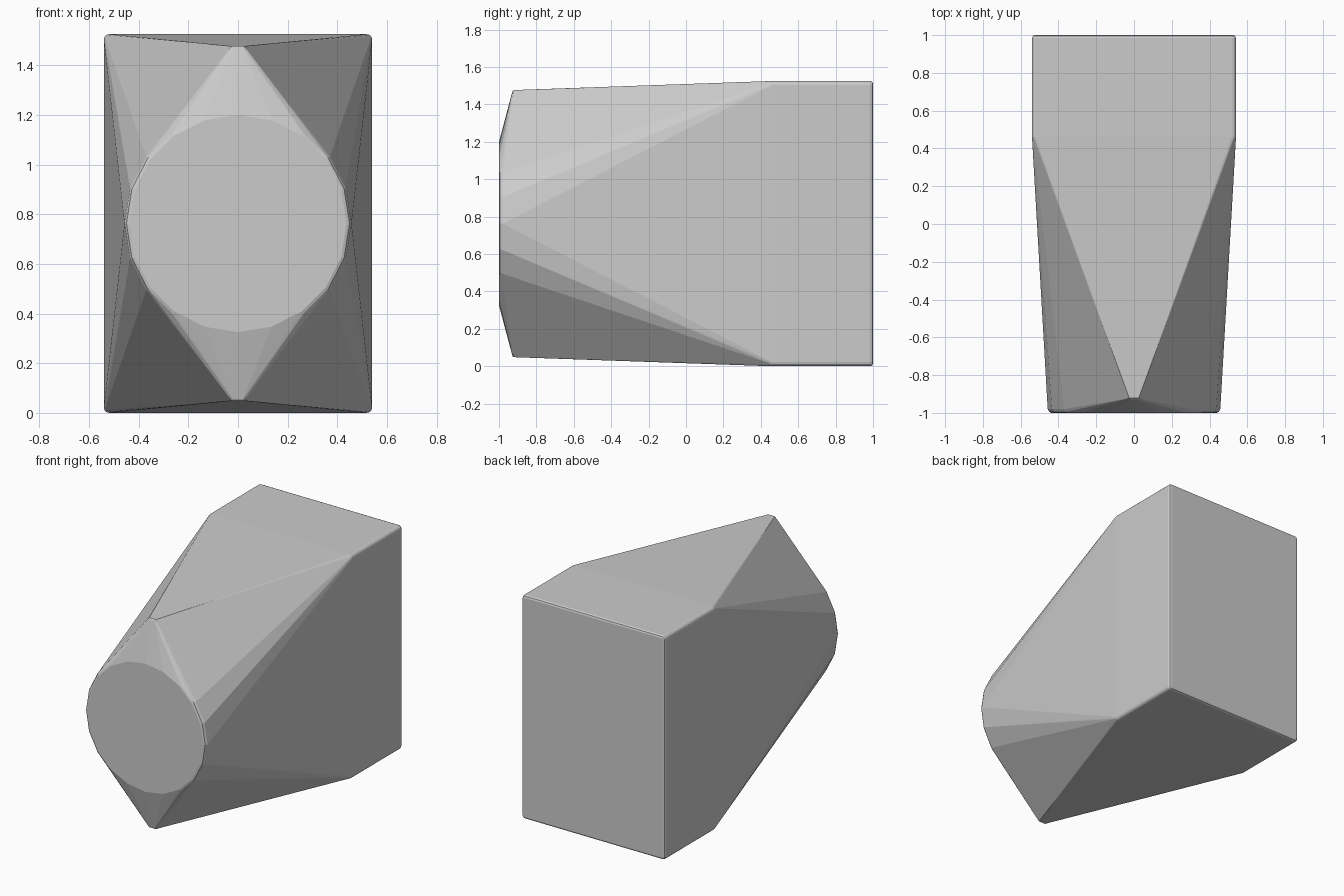
import bpy, bmesh
from math import sin, cos, pi

if "Cube" in bpy.data.objects:
    bpy.data.objects.remove(bpy.data.objects["Cube"])

ZC, HX, HZ = 0.7625, 0.54, 0.7625
R = 0.022  # edge rounding
pts = []


def rounded_rect(y, inset):
    """Rounded rectangle outline of the rear block."""
    for sx in (-1, 1):
        for sz in (-1, 1):
            for i in range(4):
                a = i * pi / 6
                pts.append((sx * (HX - R + (R - inset) * cos(a)), y,
                            ZC + sz * (HZ - R + (R - inset) * sin(a))))


def ring(y, r, n=20):
    """Circle outline of the round front face."""
    for i in range(n):
        a = 2 * pi * i / n
        pts.append((r * sin(a), y, ZC + r * cos(a)))


# Rear block with softened back edges
rounded_rect(0.46, 0)
rounded_rect(0.985, 0)
rounded_rect(0.996, 0.005)
rounded_rect(1.0, 0.015)

# Round front face and its narrow rim
ring(-1.0, 0.437)
ring(-0.995, 0.449)
ring(-0.98, 0.457)

# Blunt tips above and below the front face
for sx in (-1, 1):
    for sz in (-1, 1):
        pts.append((sx * 0.02, -0.928, ZC + sz * 0.708))
        pts.append((sx * 0.025, -0.922, ZC + sz * 0.714))
        pts.append((sx * 0.034, -0.91, ZC + sz * 0.708))

# Skin stretched over all outlines
bm = bmesh.new()
for p in pts:
    bm.verts.new(p)
bmesh.ops.remove_doubles(bm, verts=bm.verts[:], dist=0.0005)
bmesh.ops.convex_hull(bm, input=bm.verts[:])
bmesh.ops.delete(bm, geom=[v for v in bm.verts if not v.link_faces], context='VERTS')
bmesh.ops.dissolve_limit(bm, angle_limit=0.005, verts=bm.verts[:], edges=bm.edges[:])
bmesh.ops.recalc_face_normals(bm, faces=bm.faces[:])
mesh = bpy.data.meshes.new("tapered_body")
bm.to_mesh(mesh)
bm.free()
bpy.context.collection.objects.link(bpy.data.objects.new("tapered_body", mesh))
